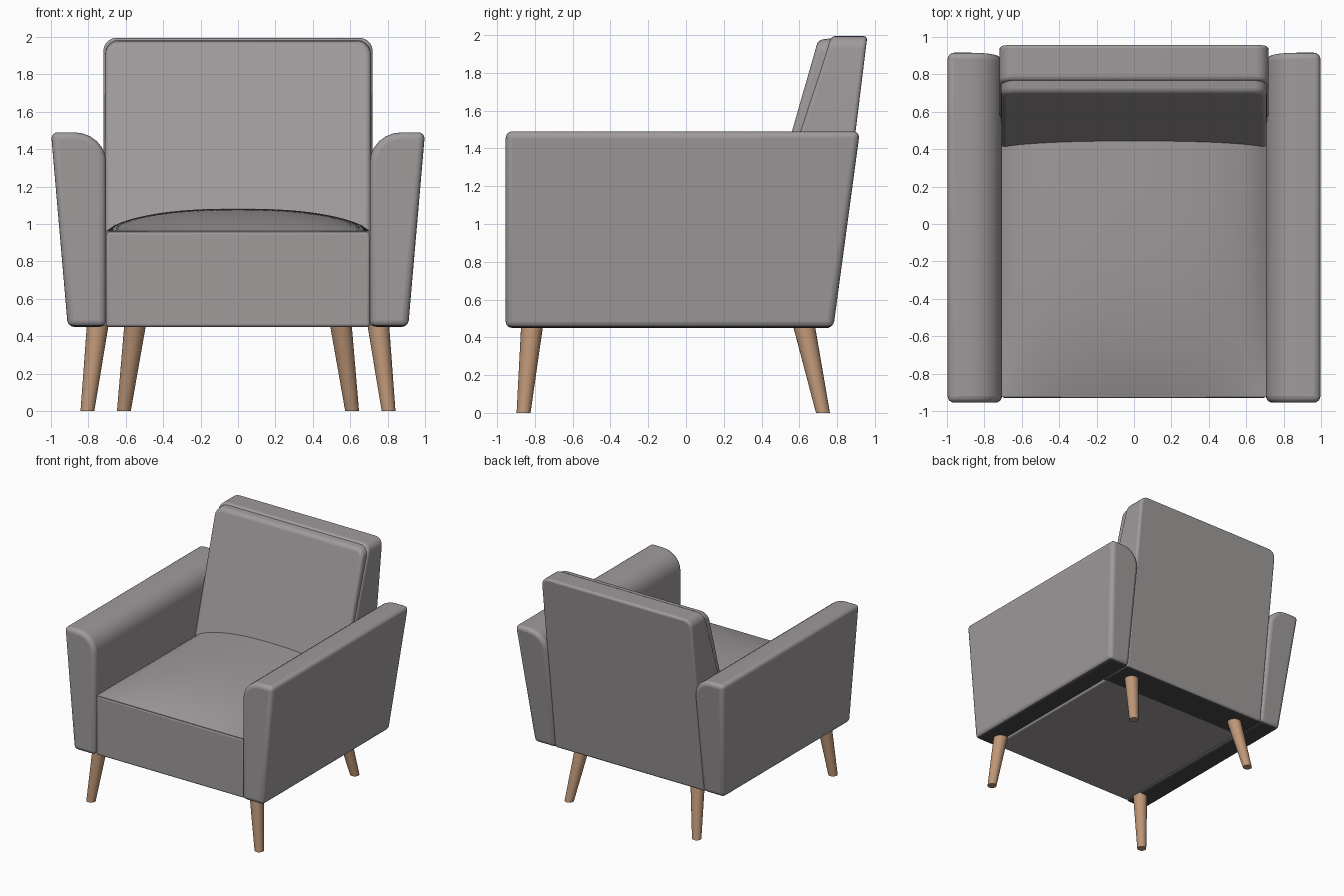
import bpy, bmesh, math
from mathutils import Vector

cube = bpy.data.objects.get("Cube")
if cube:
    bpy.data.objects.remove(cube, do_unlink=True)


def material(name, rgb):
    m = bpy.data.materials.new(name)
    m.use_nodes = True
    m.diffuse_color = (*rgb, 1)
    node = next(n for n in m.node_tree.nodes if n.type == 'BSDF_PRINCIPLED')
    node.inputs["Base Color"].default_value = (*rgb, 1)
    return m


FABRIC = material("grey fabric", (0.35, 0.325, 0.33))
LINING = material("dark lining", (0.07, 0.066, 0.066))
WOOD = material("light wood", (0.52, 0.31, 0.185))


def finish(name, bm, mats, bevel=0):
    bmesh.ops.recalc_face_normals(bm, faces=bm.faces)
    mesh = bpy.data.meshes.new(name)
    bm.to_mesh(mesh)
    bm.free()
    ob = bpy.data.objects.new(name, mesh)
    bpy.context.collection.objects.link(ob)
    for m in mats:
        mesh.materials.append(m)
    if bevel:
        mod = ob.modifiers.new("soft edges", 'BEVEL')
        mod.width = bevel
        mod.segments = 4
        mod.limit_method = 'ANGLE'
        mod.angle_limit = math.radians(30)
        mod.use_clamp_overlap = False
    bpy.ops.object.select_all(action='DESELECT')
    ob.select_set(True)
    bpy.context.view_layer.objects.active = ob
    bpy.ops.object.shade_smooth_by_angle(angle=math.radians(35))
    return ob


def prism(points, place, lo, hi):
    """Extrude a closed profile from lo to hi; place maps (a, b, t) to a position."""
    bm = bmesh.new()
    ends = [[bm.verts.new(place(a, b, t)) for a, b in points] for t in (lo, hi)]
    bm.faces.new(ends[0])
    bm.faces.new(ends[1])
    n = len(points)
    for i in range(n):
        j = (i + 1) % n
        bm.faces.new((ends[0][i], ends[0][j], ends[1][j], ends[1][i]))
    bmesh.ops.recalc_face_normals(bm, faces=bm.faces)
    return bm


def line_bottom(bm):
    for f in bm.faces:
        f.normal_update()
        f.material_index = int(f.normal.z < -0.9)


def across(a, b, t):
    return (t, a, b)


def round_top(bm, radius):
    """Round the two upper side corners of a part extruded along x."""
    top = max(v.co.z for v in bm.verts)
    edges = [e for e in bm.edges
             if all(v.co.z > top - 0.03 for v in e.verts)
             and abs(e.verts[0].co.x - e.verts[1].co.x) < 0.01]
    bmesh.ops.bevel(bm, geom=edges, offset=radius, segments=5, profile=0.5,
                    affect='EDGES', clamp_overlap=False)


# Arms: flared profile with a rolled inner top and a slanted rear end
roll = [(0.875 - 0.17 * math.cos(a), 1.33 + 0.16 * math.sin(a))
        for a in (math.radians(d) for d in range(0, 91, 15))]
arm_profile = [(0.91, 0.45), (0.705, 0.45)] + roll + [(1.0, 1.49)]
for side, label in ((1, "left"), (-1, "right")):
    def along(a, b, t):
        return (side * a, t + (0.135 * (b - 0.45) if t > 0 else 0), b)
    arm = prism(arm_profile, along, -0.955, 0.78)
    line_bottom(arm)
    finish(label + "_arm", arm, (FABRIC, LINING), 0.035)

# Back frame and the thin cushion on its front
frame = prism([(0.46, 0.45), (0.77, 0.45), (0.96, 1.995), (0.77, 1.995), (0.455, 1.04)],
              across, -0.72, 0.72)
line_bottom(frame)
round_top(frame, 0.07)
finish("back_frame", frame, (FABRIC, LINING), 0.02)

pad = prism([(0.40, 0.93), (0.70, 1.975), (0.79, 1.985), (0.50, 0.93)], across, -0.71, 0.71)
round_top(pad, 0.07)
finish("back_cushion", pad, (FABRIC,), 0.025)

# Seat base
base = prism([(-0.93, 0.45), (0.5, 0.45), (0.5, 0.96), (-0.93, 0.96)], across, -0.705, 0.705)
finish("seat_base", base, (FABRIC,), 0.015)

# Crowned seat top
seat = bmesh.new()
bmesh.ops.create_grid(seat, x_segments=32, y_segments=32, size=1)
for v in seat.verts:
    u, t = v.co.x, (v.co.y + 1) / 2
    crown = max(0, 1 - abs(u) ** 2.5) ** 0.7 * (1 - (1 - t) ** 4)
    v.co = Vector((0.705 * u, -0.925 + 1.44 * t, 0.962 + 0.12 * crown))
rim = [e for e in seat.edges if e.is_boundary]
skirt = bmesh.ops.extrude_edge_only(seat, edges=rim)["geom"]
for v in skirt:
    if isinstance(v, bmesh.types.BMVert):
        v.co.z = 0.94
finish("seat_cushion", seat, (FABRIC,))

# Splayed tapered legs
for side, label in ((1, "left"), (-1, "right")):
    for name, top, foot in (("front", (0.75, -0.815, 0.46), (0.805, -0.86, 0)),
                            ("back", (0.55, 0.625, 0.46), (0.61, 0.725, 0))):
        leg = bmesh.new()
        bmesh.ops.create_cone(leg, cap_ends=True, segments=24,
                              radius1=0.037, radius2=0.058, depth=1)
        for v in leg.verts:
            centre = Vector(foot).lerp(Vector(top), v.co.z + 0.5)
            v.co = Vector((side * centre.x + v.co.x, centre.y + v.co.y, centre.z))
        finish(f"{name}_{label}_leg", leg, (WOOD,))
